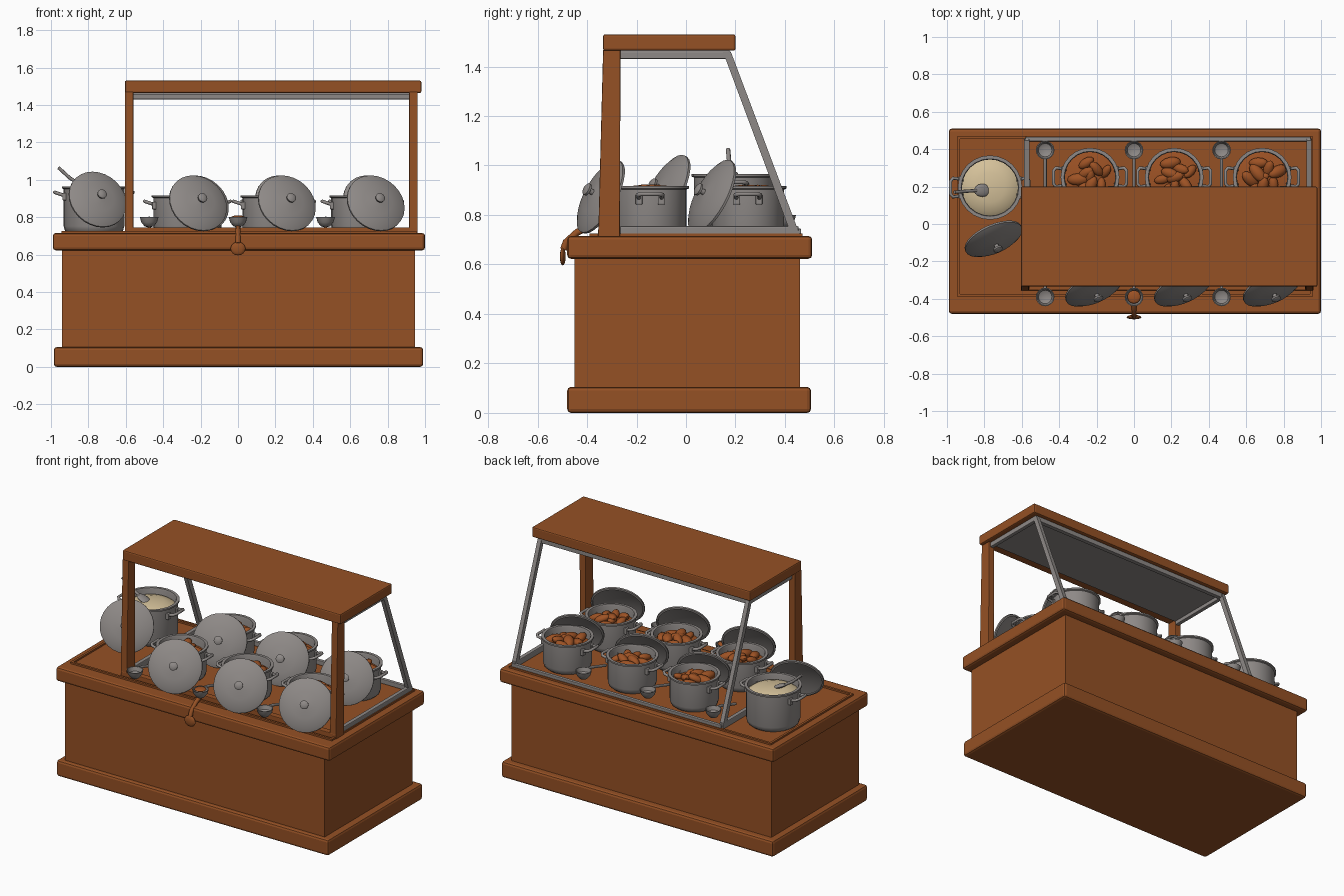
import bpy, bmesh, math, random
from mathutils import Vector, Matrix

if "Cube" in bpy.data.objects:
    bpy.data.objects.remove(bpy.data.objects["Cube"])

random.seed(4)


def material(name, rgb):
    m = bpy.data.materials.new(name)
    m.diffuse_color = (*rgb, 1)
    m.use_nodes = True
    m.node_tree.nodes["Principled BSDF"].inputs["Base Color"].default_value = m.diffuse_color
    return m


WOOD = material("warm wood", (0.30, 0.082, 0.018))
METAL = material("grey metal", (0.27, 0.25, 0.24))
FOOD = material("stew brown", (0.34, 0.085, 0.018))
CREAM = material("cream porridge", (0.66, 0.53, 0.32))


def finish(name, bm, mat, smooth=True, bevel=0):
    bmesh.ops.recalc_face_normals(bm, faces=bm.faces)
    me = bpy.data.meshes.new(name)
    bm.to_mesh(me)
    bm.free()
    ob = bpy.data.objects.new(name, me)
    bpy.context.collection.objects.link(ob)
    me.materials.append(mat)
    if bevel:
        b = ob.modifiers.new("bevel", 'BEVEL')
        b.width, b.segments = bevel, 2
    if smooth:
        bpy.ops.object.select_all(action='DESELECT')
        ob.select_set(True)
        bpy.context.view_layer.objects.active = ob
        bpy.ops.object.shade_smooth_by_angle(angle=math.radians(40))
    return ob


def box(name, x, y, z, mat, bevel=0):
    bm = bmesh.new()
    bmesh.ops.create_cube(bm, size=1)
    for v in bm.verts:
        v.co = [r[0] + (c + .5) * (r[1] - r[0]) for c, r in zip(v.co, (x, y, z))]
    return finish(name, bm, mat, False, bevel)


def prism(name, x, profile, mat, bevel=0):
    """Side profile of (y, z) points pushed along x."""
    bm = bmesh.new()
    f = bm.faces.new([bm.verts.new((x[0], y, z)) for y, z in profile])
    r = bmesh.ops.extrude_face_region(bm, geom=[f])
    for v in r["geom"]:
        if isinstance(v, bmesh.types.BMVert):
            v.co.x = x[1]
    return finish(name, bm, mat, False, bevel)


def lathe(name, profile, mat, matrix, steps=24):
    """Spin (radius, height) points about the local z axis."""
    bm = bmesh.new()
    vs = [bm.verts.new((r, 0, z)) for r, z in profile]
    es = [bm.edges.new(p) for p in zip(vs, vs[1:])]
    bmesh.ops.spin(bm, geom=vs + es, cent=(0, 0, 0), axis=(0, 0, 1),
                   angle=2 * math.pi, steps=steps)
    bmesh.ops.remove_doubles(bm, verts=bm.verts, dist=0.0004)
    bm.transform(matrix)
    return finish(name, bm, mat)


def rod(name, points, radius, mat, res=2):
    cu = bpy.data.curves.new(name, 'CURVE')
    cu.dimensions = '3D'
    cu.bevel_depth, cu.bevel_resolution, cu.use_fill_caps = radius, res, True
    s = cu.splines.new('POLY')
    s.points.add(len(points) - 1)
    for p, c in zip(s.points, points):
        p.co = (*c, 1)
    ob = bpy.data.objects.new(name, cu)
    bpy.context.collection.objects.link(ob)
    cu.materials.append(mat)
    return ob


def blob(name, loc, size, rot, mat):
    bm = bmesh.new()
    bmesh.ops.create_uvsphere(bm, u_segments=12, v_segments=8, radius=1)
    bm.transform(Matrix.Translation(loc) @ Matrix.Rotation(rot[1], 4, 'Z')
                 @ Matrix.Rotation(rot[0], 4, 'Y') @ Matrix.Diagonal((*size, 1)))
    return finish(name, bm, mat)


# Counter
box("plinth", (-.985, .99), (-.48, .505), (0, .105), WOOD, .015)
box("counter_body", (-.942, .945), (-.45, .46), (.08, .65), WOOD)
box("counter_top", (-.99, 1), (-.48, .51), (.623, .715), WOOD, .015)
for i, y in enumerate((-.39, .455)):
    box(f"top_trim_{i}", (-.945, .955), (y, y + .015), (.71, .726), WOOD)
for i, x in enumerate((-.945, .94)):
    box(f"side_trim_{i}", (x, x + .015), (-.39, .47), (.71, .726), WOOD)

# Canopy
box("roof", (-.605, .98), (-.335, .2), (1.464, 1.53), WOOD, .008)
box("roof_lining", (-.57, .945), (-.27, .175), (1.455, 1.466), METAL)
for i, x in enumerate((-.605, .915)):
    prism(f"front_post_{i}", (x, x + .045),
          [(-.355, .71), (-.267, .71), (-.265, 1.47), (-.335, 1.47)], WOOD, .004)
box("front_sill", (-.605, .96), (-.355, -.315), (.71, .745), WOOD, .004)

# Metal frame: sloping bars, side rails and cross rails
for i, x in enumerate((-.587, .922)):
    xs = (x, x + .027)
    prism(f"slanted_bar_{i}", xs, [(.425, .72), (.46, .72), (.182, 1.458), (.15, 1.458)], METAL)
    box(f"lower_side_rail_{i}", xs, (-.267, .455), (.715, .755), METAL, .005)
    box(f"upper_side_rail_{i}", xs, (-.267, .175), (1.43, 1.462), METAL, .005)
box("lower_back_rail", (-.58, .945), (.442, .465), (.715, .745), METAL, .004)
box("upper_back_rail", (-.58, .945), (.15, .18), (1.43, 1.462), METAL, .004)


# Cooking pot with two loop handles and a leaning lid
def pot(i, x, y, r, top, lid):
    z0 = .717
    h = top - z0
    lathe(f"pot_{i}", [(0, 0), (r - .02, 0), (r - .006, .012), (r, .035), (r, h - .014),
                       (r + .01, h - .01), (r + .01, h), (r - .008, h), (r - .012, h - .01),
                       (r - .012, .03), (0, .03)], METAL, Matrix.Translation((x, y, z0)))
    for s in (-1, 1):
        a = x + s * (r - .005)
        b = x + s * (r + .048)
        z = top - .05
        rod(f"pot_handle_{i}_{s}", [(a, y - .045, z), (b - s * .012, y - .05, z + .014),
                                    (b, y - .035, z + .018), (b, y + .035, z + .018),
                                    (b - s * .012, y + .05, z + .014), (a, y + .045, z)],
            .009, METAL)
        for t in (-1, 1):
            c = y + t * .045
            box(f"handle_bracket_{i}_{s}_{t}", sorted((a - s * .015, a + s * .012)),
                (c - .014, c + .014), (z - .025, z + .015), METAL, .004)
    q = Vector((.36, -.82, .44)).to_track_quat('Z', 'Y').to_matrix().to_4x4()
    R = .164
    lathe(f"lid_{i}", [(0, -.004), (R * .6, -.012), (R - .012, -.026), (R - .012, -.034),
                       (R, -.03), (R, -.02), (R * .85, -.006), (R * .5, .008), (.012, .016),
                       (.011, .03), (.025, .036), (.026, .046), (.016, .053), (0, .054)],
          METAL, Matrix.Translation(lid) @ q, 28)


def stew(i, x, y, r, top):
    lathe(f"stew_{i}", [(0, .012), (r * .5, .008), (r - .011, -.004)], FOOD,
          Matrix.Translation((x, y, top - .05)))
    for k in range(9):
        a, d = k * 2.4, r * .62 * math.sqrt(k / 8)
        L = random.uniform(.04, .06)
        blob(f"meat_{i}_{k}", (x + d * math.cos(a), y + d * math.sin(a), top - .035 + .012 * (k < 4)),
             (L, L * .55, L * .45), (random.uniform(-.45, .45), random.uniform(0, 6)), FOOD)


n = 0
for row_y, lid_y, xs in ((-.145, -.365, (-.305, .17, .645)), (.25, .085, (-.235, .215, .685))):
    for x in xs:
        pot(n, x, row_y, .147, .917, (x + .1 if row_y < 0 else x + .04, lid_y, .885))
        stew(n, x, row_y, .147, .917)
        n += 1

# Large porridge pot with a spoon
pot(n, -.77, .195, .162, .965, (-.742, -.1, .905))
lathe("porridge", [(0, .025), (.08, .02), (.13, .005), (.151, -.01)], CREAM,
      Matrix.Translation((-.77, .195, .93)))
rod("spoon_handle", [(-.83, .18, .965), (-.9, .175, 1.01), (-.96, .17, 1.065)], .009, METAL)
blob("spoon_bowl", (-.81, .18, .958), (.05, .035, .012), (.4, 0), METAL)

# Ladles resting between the pots
for j, x in enumerate((-.475, 0, .468)):
    for k, (y, s) in enumerate(((.395, -1), (-.39, 1))):
        lathe(f"ladle_bowl_{j}_{k}", [(0, 0), (.025, .006), (.042, .028), (.05, .055),
                                      (.045, .055), (.036, .03), (0, .012)], METAL,
              Matrix.Translation((x, y, .745)), 16)
        rod(f"ladle_handle_{j}_{k}", [(x, y + s * .045, .795), (x, y + s * .08, .79),
                                      (x, y + s * .23, .745)], .009, METAL)

# Wooden scoop hanging over the front edge
rod("scoop_handle", [(0, -.385, .755), (0, -.44, .73), (0, -.485, .69), (0, -.495, .66)], .014, WOOD)
blob("scoop_bowl", (0, -.498, .632), (.04, .012, .036), (0, 0), WOOD)
blob("scoop_stew", (0, -.39, .8), (.036, .036, .01), (0, 0), FOOD)
